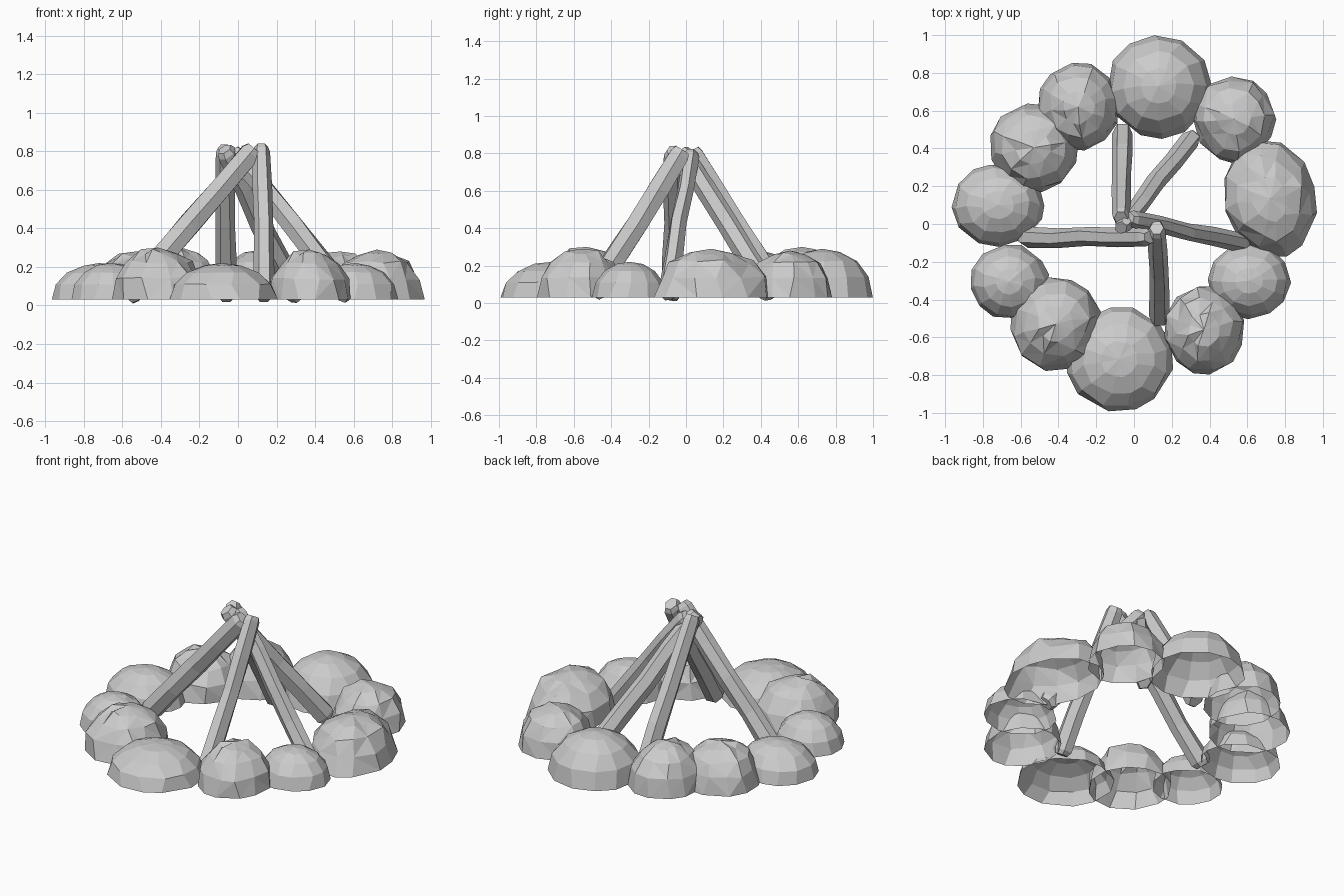
import bpy, bmesh, math, random
from mathutils import Vector

if "Cube" in bpy.data.objects:
    bpy.data.objects.remove(bpy.data.objects["Cube"])

random.seed(7)


def finish(bm, name):
    bmesh.ops.recalc_face_normals(bm, faces=bm.faces)
    me = bpy.data.meshes.new(name)
    bm.to_mesh(me)
    bm.free()
    ob = bpy.data.objects.new(name, me)
    bpy.context.collection.objects.link(ob)
    return ob


def stone(name, x, y, rx, ry, top, craggy=False, turn=0.0, sides=12):
    """Hollow faceted dome, open underneath."""
    bm = bmesh.new()
    base, rings = 0.03, []
    h = top - base
    rough = 0.075 if craggy else 0.02
    c, s = math.cos(turn), math.sin(turn)
    off = random.uniform(0, 0.5)
    for k, deg in enumerate((0, 25, 48, 70)):
        p = math.radians(deg)
        ring = []
        for i in range(sides):
            a = math.tau * (i + off + random.uniform(-0.2, 0.2)) / sides
            j = 1 + random.uniform(-1, 1) * (rough if k else 0.02)
            r = math.cos(p) ** (0.9 if craggy else 1.0) * j
            u, v = rx * r * math.cos(a), ry * r * math.sin(a)
            z = base + h * math.sin(p) * (1 + (random.uniform(-1, 0.6) * rough if k else 0))
            ring.append(bm.verts.new((x + u * c - v * s, y + u * s + v * c, z)))
        rings.append(ring)
    for lo, hi in zip(rings, rings[1:]):
        for i in range(sides):
            n = (i + 1) % sides
            bm.faces.new((lo[i], lo[n], hi[n], hi[i]))
    tip = bm.verts.new((x, y, top))
    for i in range(sides):
        bm.faces.new((rings[-1][i], rings[-1][(i + 1) % sides], tip))
    # chipped triangular faces on the rough stones
    if craggy:
        bmesh.ops.triangulate(bm, faces=bm.faces)
    ob = finish(bm, name)
    # normals outward on the open shell
    if ob.data.polygons[0].normal.dot(ob.data.polygons[0].center - Vector((x, y, base))) < 0:
        ob.data.flip_normals()


def log(name, foot, head, r=0.05, sides=6, cuts=4):
    """Slightly crooked, hand-hewn log, deeper than wide, thicker at the foot."""
    bm = bmesh.new()
    foot, head = Vector(foot), Vector(head)
    axis = (head - foot).normalized()
    u = axis.cross(Vector((0, 0, 1))).normalized()
    v = axis.cross(u)
    stations = [(0, 0.8)] + [(0.03 + 0.94 * i / cuts, 1.1 - 0.15 * i / cuts)
                             for i in range(cuts + 1)] + [(1, 0.7)]
    rings = []
    for t, w in stations:
        bend = 0.008 if 0.1 < t < 0.9 else 0
        mid = foot.lerp(head, t) + u * random.uniform(-bend, bend) + v * random.uniform(-bend, bend)
        ring = []
        for i in range(sides):
            a = math.tau * i / sides
            q = r * w * random.uniform(0.93, 1.08)
            ring.append(bm.verts.new(mid + (u * math.cos(a) + v * math.sin(a) * 1.25) * q))
        rings.append(ring)
    for lo, hi in zip(rings, rings[1:]):
        for i in range(sides):
            n = (i + 1) % sides
            bm.faces.new((lo[i], lo[n], hi[n], hi[i]))
    bm.faces.new(rings[0])
    bm.faces.new(rings[-1])
    finish(bm, name)


# ring of stones: x, y, rx, ry, top height, craggy, turn
stones = [
    (0.13, 0.73, 0.28, 0.275, 0.29, False, 0),
    (0.53, 0.555, 0.22, 0.23, 0.28, True, 0),
    (0.72, 0.135, 0.245, 0.315, 0.29, True, 0.2),
    (0.61, -0.30, 0.22, 0.20, 0.22, False, 0),
    (0.37, -0.56, 0.215, 0.235, 0.29, True, 0),
    (-0.08, -0.715, 0.29, 0.28, 0.22, False, 0),
    (-0.415, -0.53, 0.245, 0.25, 0.30, True, 0),
    (-0.66, -0.305, 0.21, 0.20, 0.22, False, 0),
    (-0.72, 0.10, 0.25, 0.22, 0.22, False, 0),
    (-0.53, 0.405, 0.235, 0.24, 0.28, True, 0),
    (-0.295, 0.62, 0.22, 0.235, 0.30, True, 0),
]
for i, d in enumerate(stones):
    stone(f"ring_stone_{i + 1}", *d)

# logs leaning together in the middle
log("left_log", (-0.58, -0.07, 0.04), (0.085, -0.07, 0.815))
log("front_log", (0.135, -0.50, 0.04), (0.12, -0.02, 0.82))
log("right_log", (0.585, -0.10, 0.04), (-0.03, 0.03, 0.80), 0.046)
log("back_right_log", (0.31, 0.46, 0.04), (-0.07, -0.02, 0.81), 0.047)
log("back_log", (-0.06, 0.49, 0.04), (-0.07, 0.03, 0.815))
